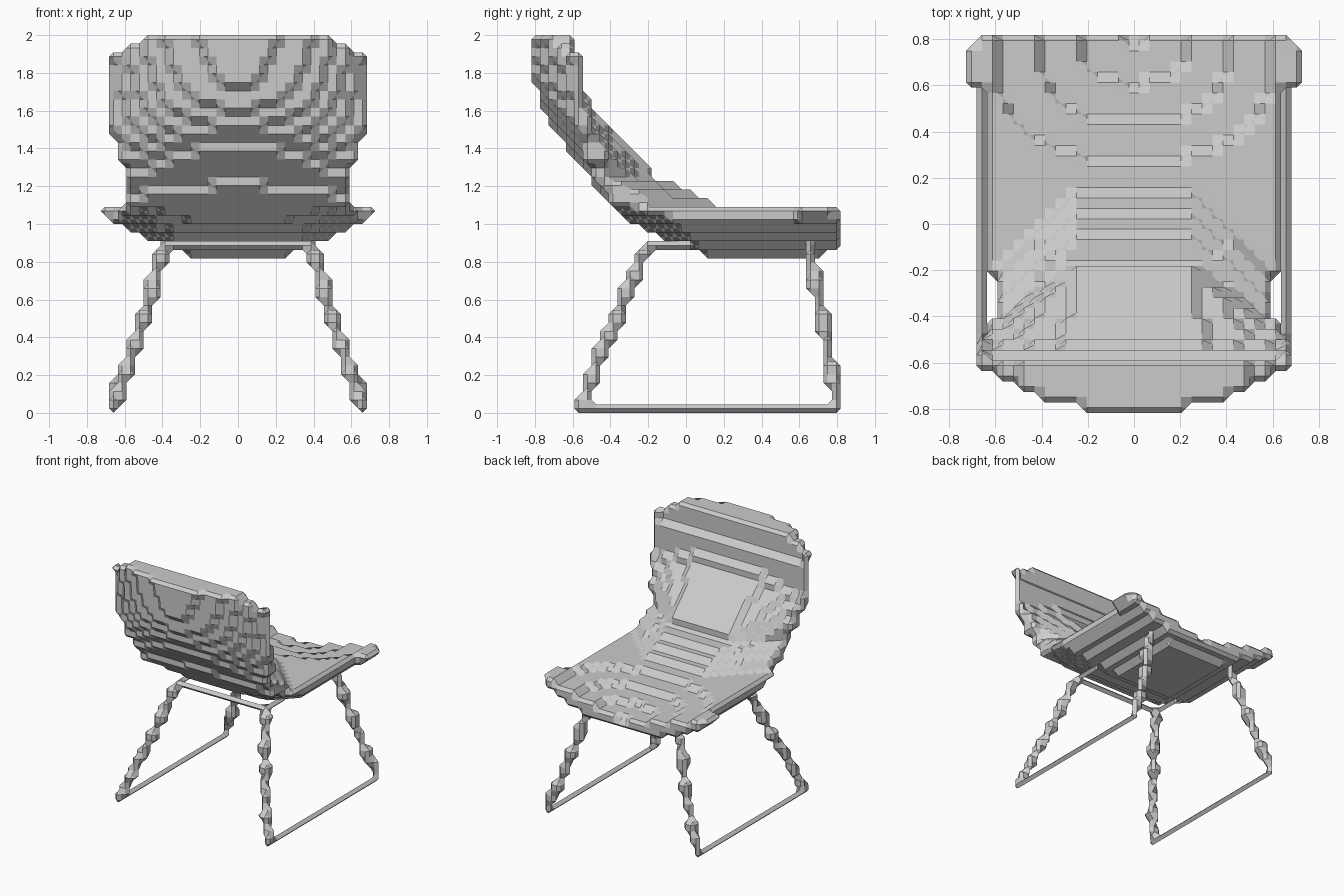
import bpy, bmesh, math
from itertools import product

if "Cube" in bpy.data.objects:
    bpy.data.objects.remove(bpy.data.objects["Cube"])

H = 2 / 44  # cell size of the stepped surface


def lerp_table(pts, v):
    if v <= pts[0][0]:
        return pts[0][1]
    for (a, fa), (b, fb) in zip(pts, pts[1:]):
        if v <= b:
            return fa + (fb - fa) * (v - a) / (b - a)
    return pts[-1][1]


# profiles by height: rear face y, front face y, half width, side set-back
REAR = [(1.09, -.39), (1.2, -.475), (1.35, -.60), (1.44, -.665), (1.6, -.75), (1.74, -.797), (2, -.82)]
FRONT = [(1.09, .16), (1.135, .09), (1.18, 0), (1.25, -.16), (1.6, -.5), (1.75, -.55), (2, -.61)]
WIDTH = [(1.09, .59), (1.3, .6), (1.34, .64), (1.43, .64), (1.47, .69), (1.89, .69), (1.99, .49)]
SETBACK = [(1.09, .36), (1.25, .26), (1.4, .12), (1.7, 0)]
# underside height by distance outside the flat pad
UNDER = [(0, .82), (.1, .868), (.18, .905), (.32, .945), (.4, 1.0), (.5, 1.06), (.54, 1.09)]


def in_seat(x, y, z):
    x = abs(x)
    width = .60 if y < -.22 else .64 if y < .6 else .72 if y < .77 else .69
    if x > width or z > 1.09:
        return False
    # bowl-shaped underside with a flat pad in the middle
    dx = max(0, x - .24)
    dy = max(0, .14 - y, (y - .65) * .6)
    bottom = lerp_table(UNDER, math.hypot(dx, dy))
    # top falls away in steps towards the middle of the front edge
    q = ((x / .61) ** 2.5 + (max(0, .81 - y) / .53) ** 2.5) ** (1 / 2.5)
    drop = math.floor(1 + (1 - q) * 3.2) if q < 1 else 0
    return bottom < z < 1.09 - drop * H


def in_back(x, y, z):
    x = abs(x)
    if z < 1.09 or x > lerp_table(WIDTH, z):
        return False
    bend = .45 * min(1, max(0, (z - 1.1) / .6))
    rear = lerp_table(REAR, z) + bend * x * x
    front = lerp_table(FRONT, z) - lerp_table(SETBACK, z) * max(0, x - .27) / .33
    return rear < y < max(front, rear + 1.3 * H)


def rod(cells, pts, r=0):
    """Mark the cells along a polyline, thickened by r."""
    for a, b in zip(pts, pts[1:]):
        for s, u, v in product(range(201), (-r, r), (-r, r)):
            p = [i + (j - i) * s / 200 for i, j in zip(a, b)]
            cells.add((math.floor((p[0] + u) / H), math.floor((p[1] + v) / H), math.floor(p[2] / H)))


def ring(axis, side):
    b, c = (axis + 1) % 3, (axis + 2) % 3
    out = []
    for u, v in ((0, 0), (1, 0), (1, 1), (0, 1)):
        p = [0, 0, 0]
        p[axis], p[b], p[c] = side, u, v
        out.append(tuple(p))
    return out if side else out[::-1]


RINGS = [ring(a, s) for a in range(3) for s in (0, 1)]


def add(p, q):
    return (p[0] + q[0], p[1] + q[1], p[2] + q[2])


def surface(name, cells):
    """Chamfered surface around a set of solid cells."""
    bm = bmesh.new()
    verts = {}

    def vert(key):
        if key not in verts:
            verts[key] = bm.verts.new([(k / 2 + .5) * H for k in key])
        return verts[key]

    corners = {tuple(c - d for c, d in zip(cell, off))
               for cell in cells for off in product((0, 1), repeat=3)}
    for base in sorted(corners):
        link = {}
        for r in RINGS:
            pts = [add(base, o) for o in r]
            solid = [p in cells for p in pts]
            for i in range(4):
                if solid[i] and not solid[(i + 1) % 4]:
                    j = i + 1
                    while not solid[(j + 1) % 4]:
                        j += 1
                    link[add(pts[i], pts[(i + 1) % 4])] = add(pts[j % 4], pts[(j + 1) % 4])
        while link:
            start, nxt = link.popitem()
            loop = [start]
            while nxt != start:
                loop.append(nxt)
                nxt = link.pop(nxt)
            vs = [vert(k) for k in loop]
            if len(vs) > 2 and not bm.faces.get(vs):
                bm.faces.new(vs)
    bmesh.ops.recalc_face_normals(bm, faces=bm.faces[:])
    mesh = bpy.data.meshes.new(name)
    bm.to_mesh(mesh)
    bm.free()
    obj = bpy.data.objects.new(name, mesh)
    bpy.context.collection.objects.link(obj)
    return obj


# seat and backrest in one shell
shell = set()
for i, j, k in product(range(-16, 16), range(-18, 18), range(17, 44)):
    p = ((i + .5) * H, (j + .5) * H, (k + .5) * H)
    if in_seat(*p) or in_back(*p):
        shell.add((i, j, k))
surface("seat_shell", shell)

# side frame: under-seat arm, rear leg, floor rail, front leg; then mirrored
side = set()
rod(side, [(.39, .02, .9), (.39, -.2, .9)])
rod(side, [(.39, -.21, .88), (.47, -.33, .6), (.59, -.49, .22), (.65, -.535, .06)], .009)
rod(side, [(.65, -.54, .06), (.66, -.56, .02), (.66, .79, .02), (.65, .79, .1)])
rod(side, [(.65, .79, .1), (.59, .77, .24), (.47, .70, .6), (.40, .66, .84), (.39, .66, .93)], .009)
frame = side | {(-1 - i, j, k) for i, j, k in side}

# rear crossbar between the legs
rod(frame, [(-.39, -.2, .9), (.39, -.2, .9)])
surface("leg_frame", frame)
